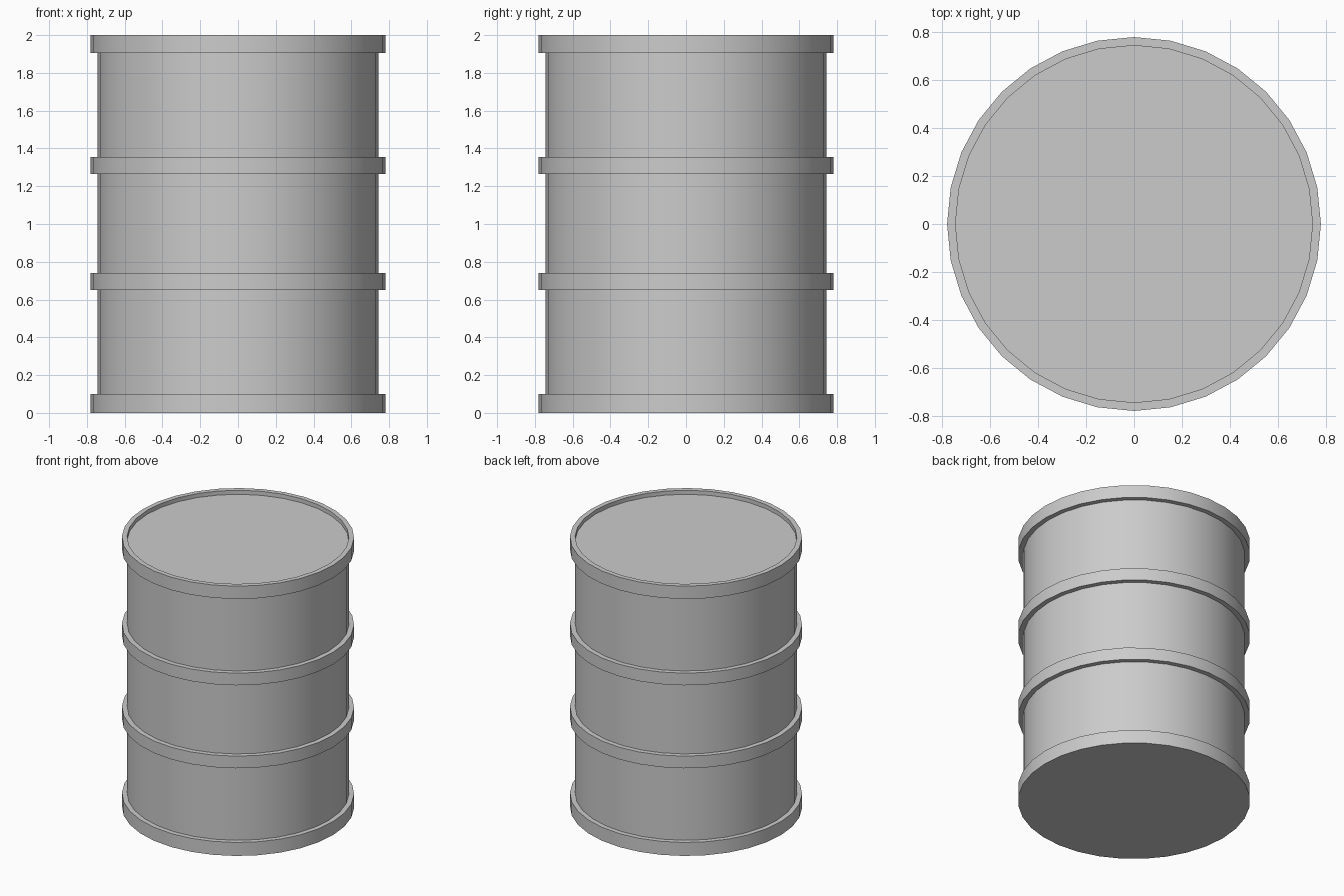
import bpy, bmesh, math

cube = bpy.data.objects.get("Cube")
if cube:
    bpy.data.objects.remove(cube, do_unlink=True)

SIDES = 32
BODY_R, HOOP_R = 0.745, 0.78
LID_Z = 1.97

grey = bpy.data.materials.new("steel grey")
grey.use_nodes = True
COLOUR = (0.6, 0.6, 0.6, 1)
grey.diffuse_color = COLOUR
grey.node_tree.nodes["Principled BSDF"].inputs["Base Color"].default_value = COLOUR

# Half profile of the drum: base rim, two hoops, top rim, recessed lid
profile = [(HOOP_R, 0)]
for low, high in ((0, 0.1), (0.65, 0.74), (1.265, 1.355), (1.905, 2)):
    if low > 0:
        profile += [(BODY_R, low), (HOOP_R, low)]
    profile.append((HOOP_R, high))
    if high < 2:
        profile.append((BODY_R, high))
profile += [(BODY_R, 2), (BODY_R, LID_Z)]

# Revolve the profile into rings and close both ends
bm = bmesh.new()
rings = []
for r, z in profile:
    angles = [2 * math.pi * i / SIDES for i in range(SIDES)]
    rings.append([bm.verts.new((r * math.cos(a), r * math.sin(a), z)) for a in angles])
for a, b in zip(rings, rings[1:]):
    for i in range(SIDES):
        j = (i + 1) % SIDES
        bm.faces.new((a[i], a[j], b[j], b[i]))
bm.faces.new(rings[0][::-1])
bm.faces.new(rings[-1])
bmesh.ops.recalc_face_normals(bm, faces=bm.faces)

mesh = bpy.data.meshes.new("drum")
bm.to_mesh(mesh)
bm.free()
mesh.materials.append(grey)
drum = bpy.data.objects.new("drum", mesh)
bpy.context.collection.objects.link(drum)

# Smooth walls with crisp rims
bpy.ops.object.select_all(action='DESELECT')
drum.select_set(True)
bpy.context.view_layer.objects.active = drum
bpy.ops.object.shade_smooth_by_angle(angle=math.radians(30))
